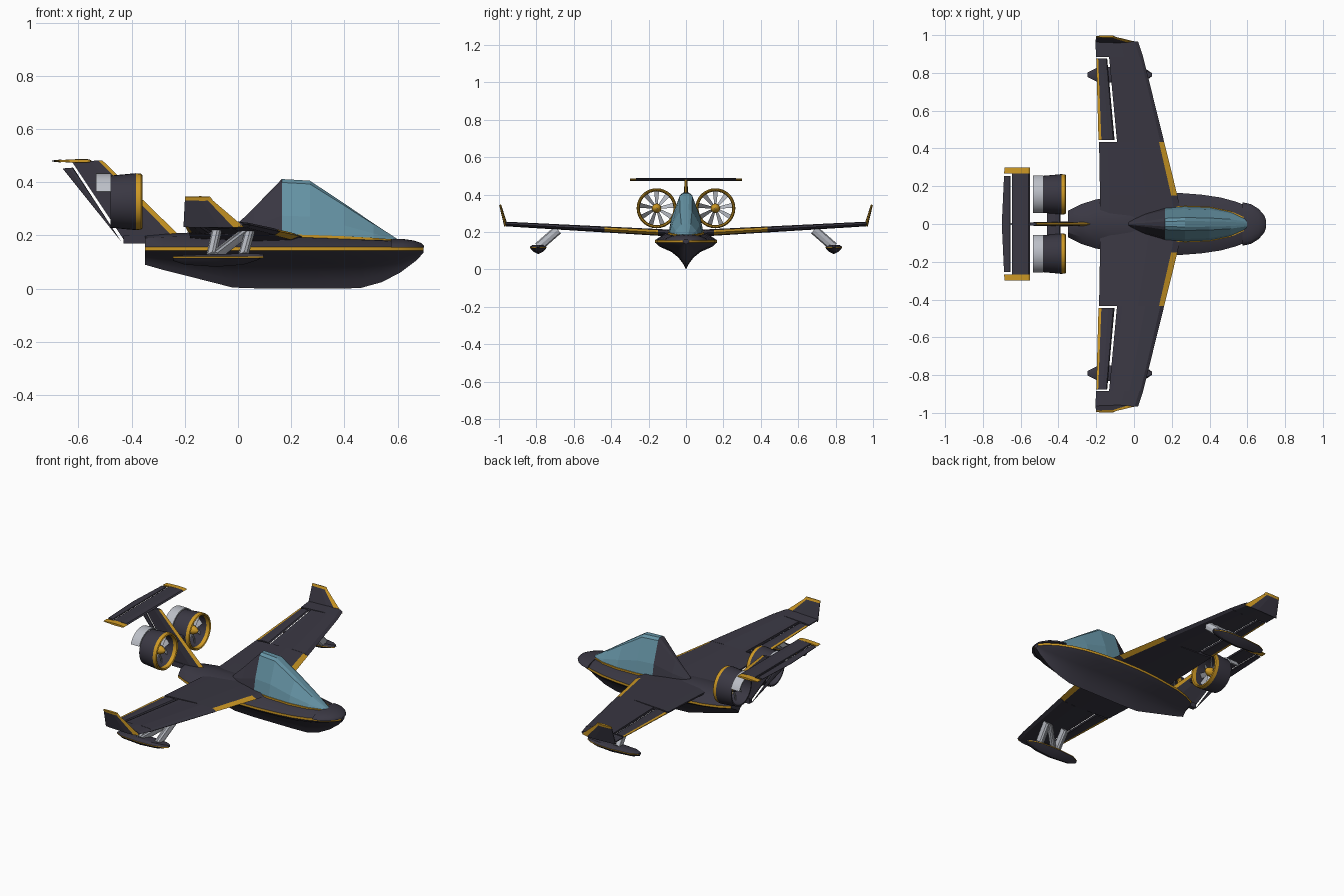
import bpy, bmesh, math
from mathutils import Vector, Matrix

cube = bpy.data.objects.get("Cube")
if cube:
    bpy.data.objects.remove(cube)


def material(name, color):
    m = bpy.data.materials.new(name)
    m.use_nodes = True
    m.diffuse_color = (*color, 1)
    m.node_tree.nodes["Principled BSDF"].inputs["Base Color"].default_value = (*color, 1)
    return m


DARK = material("charcoal paint", (0.042, 0.039, 0.056))
GOLD = material("gold trim", (0.62, 0.32, 0.018))
GLASS = material("blue glass", (0.13, 0.29, 0.37))
GREY = material("light grey metal", (0.5, 0.52, 0.57))
smooth_parts = []


def loft(name, rings, mats, pick=lambda span, edge: 0, caps=(0, 0), smooth=False, closed=False):
    """Skin closed rings of points; pick gives the material slot of each face."""
    bm = bmesh.new()
    loops = [[bm.verts.new(p) for p in ring] for ring in rings]
    n = len(loops[0])
    spans = len(loops) if closed else len(loops) - 1
    for i in range(spans):
        a, b = loops[i], loops[(i + 1) % len(loops)]
        for k in range(n):
            f = bm.faces.new((a[k], a[(k + 1) % n], b[(k + 1) % n], b[k]))
            f.material_index = pick(i, k)
    if not closed:
        for loop, slot in zip((loops[0], loops[-1]), caps):
            bm.faces.new(loop).material_index = slot
    bmesh.ops.recalc_face_normals(bm, faces=bm.faces)
    mesh = bpy.data.meshes.new(name)
    bm.to_mesh(mesh)
    bm.free()
    for m in mats:
        mesh.materials.append(m)
    ob = bpy.data.objects.new(name, mesh)
    bpy.context.collection.objects.link(ob)
    if smooth:
        smooth_parts.append(ob)
    return ob


def panel(name, sections, up=(0, 0, 1), mats=(DARK, GOLD), lead=0, trail=0, nose=0.08, back=0.88, blunt=0.12, **kw):
    """Airfoil surface through (leading point, trailing point, thickness) sections."""
    foil = [(0, 0), (nose, .38), (.4, .5), (back, .25), (1, blunt),
            (1, -blunt), (back, -.25), (.4, -.5), (nose, -.38)]
    up = Vector(up).normalized()
    rings = [[Vector(le).lerp(Vector(te), t) + up * h * th for t, h in foil] for le, te, th in sections]
    gold = ({0, 8} if lead else set()) | ({3, 4, 5} if trail else set())
    return loft(name, rings, mats, lambda i, k: int(k in gold), **kw)


def hull(name, stations, y, band, lower, upper):
    """Boat body through (x, half width, keel z, deck z) with a gold band along the chine."""
    rings = []
    for x, w, keel, deck in stations:
        z0, z1 = band
        half = [(w * a, keel + (z0 - keel) * b) for a, b in lower]
        half += [(w * a, z1 + (deck - z1) * b) for a, b in upper]
        rings.append([(x, y + a, z) for a, z in half] + [(x, y - a, z) for a, z in half[-2:0:-1]])
    n, c = len(rings[0]), len(lower) - 1
    return loft(name, rings, (DARK, GOLD), lambda i, k: int(k in (c, n - 1 - c)), smooth=True)


def lathe(name, profile, center, mats, gold=(), start=0, sweep=math.tau, steps=32):
    """Turn a closed (x, radius) profile about the x axis; angles start from straight up."""
    full = sweep > 6.28
    rings = []
    for i in range(steps if full else steps + 1):
        a = start + sweep * i / steps
        rings.append([Vector(center) + Vector((x, r * math.sin(a), r * math.cos(a))) for x, r in profile])
    return loft(name, rings, mats, lambda i, k: int(k in gold), smooth=True, closed=full)


# Fuselage with V keel and gold waterline
hull("fuselage", [(-.35, .07, .09, .2), (-.28, .105, .07, .206), (-.2, .13, .05, .21), (-.02, .157, .004, .212),
                  (.1, .165, 0, .208), (.23, .165, 0, .204), (.36, .155, 0, .198), (.46, .14, .002, .192),
                  (.54, .118, .024, .188), (.61, .09, .06, .18), (.67, .05, .105, .165), (.698, .015, .135, .157)],
     0, (.143, .157), [(0, 0), (.1, .22), (.25, .45), (.48, .66), (.85, .85), (1, 1)], [(1, 0), (.65, .75), (0, 1)])

# Nose cap
loft("nose_cap", [[(x, w * math.cos(a), .155 + h * math.sin(a)) for a in [math.pi * i / 10 for i in range(11)]]
                  for x, w, h in [(.575, .115, .032), (.62, .105, .032), (.66, .08, .026), (.69, .045, .016),
                                  (.7, .015, .005)]], (DARK,), smooth=True)


# Canopy: faceted glass with a dark rear fairing and a gold rim
def canopy_ring(x, wb, zb, wt, zt):
    half = [(wb, zb), (wb * .85, zb + (zt - zb) * .35), (wt, zt - (zt - zb) * .06), (wt * .45, zt)]
    return [(x, a, z) for a, z in half] + [(x, -a, z) for a, z in half[::-1]]


shell = [(-.03, .012, .2, .004, .216), (.06, .055, .2, .015, .304), (.165, .085, .2, .03, .412),
         (.27, .093, .198, .034, .406), (.4, .088, .193, .032, .32), (.51, .065, .187, .025, .245),
         (.6, .025, .18, .012, .186)]
loft("canopy", [canopy_ring(*s) for s in shell], (DARK, GLASS), lambda i, k: int(i > 1), caps=(0, 1))
loft("canopy_rim", [[(x, a, z) for a, z in ((w + .004, zb - .03), (w + .004, zb + .004),
                                            (-w - .004, zb + .004), (-w - .004, zb - .03))]
                    for x, w, zb, _, _ in shell[2:]], (GOLD,))


def lead_x(y):
    return .267 - .247 * y


def wing_z(y):
    return .19 + .055 * y


def wing_section(s, y, front, rear, thick):
    return (front, s * y, wing_z(y)), (rear, s * y, wing_z(y)), thick


for s, side in ((1, "left"), (-1, "right")):
    # Wing in three pieces, leaving a slot for the flap
    panel(side + "_wing_root", [wing_section(s, 0, .26, -.18, .036), wing_section(s, .15, lead_x(.15), -.18, .036)])
    panel(side + "_inner_wing", [wing_section(s, .15, lead_x(.15), -.18, .036),
                                 wing_section(s, .435, lead_x(.435), -.185, .032)], lead=1)
    panel(side + "_mid_wing", [wing_section(s, .435, lead_x(.435), -.09, .032),
                               wing_section(s, .885, lead_x(.885), -.132, .026)], blunt=.24)
    panel(side + "_outer_wing", [wing_section(s, .885, lead_x(.885), -.2, .026),
                                 wing_section(s, .965, .022, -.205, .024)])
    panel(side + "_flap", [wing_section(s, .445, -.103, -.188, .018), wing_section(s, .875, -.142, -.2, .015)],
          trail=1, back=.82)
    # Winglet with gold leading edge and tip
    low = (.022, s * .962, .232), (-.205, s * .962, .232), .02
    high = (-.095, s * .99, .332), (-.2, s * .99, .332), .012
    tip = (-.105, s * .994, .346), (-.2, s * .994, .346), .01
    panel(side + "_winglet", [low, high], up=(0, 1, -.3 * s), lead=1, nose=.17)
    panel(side + "_winglet_tip", [high, tip], up=(0, 1, -.3 * s), mats=(GOLD,))

    # Outrigger float on N-shaped struts
    hull(side + "_float", [(-.245, .012, .105, .122), (-.2, .035, .09, .126), (-.08, .045, .082, .13),
                           (.02, .04, .09, .132), (.07, .026, .106, .132), (.096, .008, .12, .13)],
         s * .79, (.116, .121), [(0, 0), (.6, .4), (1, 1)], [(1, 0), (.7, 1), (0, 1)])
    for part, x0, x1 in (("rear", -.1, -.08), ("diagonal", -.09, .03), ("front", .02, .045)):
        ends = [((x + .018, s * y, z), (x - .018, s * y, z), .05) for x, y, z in ((x0, .79, .12), (x1, .685, .212))]
        panel(f"{side}_{part}_strut", ends, up=(0, .65, .76 * s), mats=(GREY,), blunt=.3, nose=.15)

    # Ducted fan
    hub = Vector((0, s * .157, .327))
    lathe(side + "_duct", [(-.36, .1), (-.364, .105), (-.384, .107), (-.48, .098), (-.48, .09),
                           (-.384, .09), (-.364, .094)], hub, (DARK, GOLD), gold=(0, 1, 5, 6))
    lathe(side + "_thrust_deflector", [(-.478, .1), (-.478, .107), (-.535, .107), (-.535, .1)], hub, (GREY,),
          start=-1.2, sweep=2.4, steps=20)
    lathe(side + "_spinner", [(-.375, .002), (-.385, .015), (-.405, .025), (-.44, .025), (-.475, .004)],
          hub, (DARK, GOLD), gold=(0, 1, 2), steps=16)
    for b in range(9):
        turn = Matrix.Rotation(math.tau * b / 9, 3, "X")
        rings = [[hub + Vector((-.42, 0, 0)) + turn @ Vector((tw * e + d, c * e, r)) for e, d in
                  ((1, .002), (-1, .002), (-1, -.002), (1, -.002))] for r, c, tw in ((.02, .006, .012), (.091, .013, .008))]
        loft(f"{side}_fan_blade_{b + 1}", rings, (GREY,))
    panel(side + "_pylon", [((x, s * y, .327), (x - .07, s * y, .327), .02) for x, y in ((-.39, 0), (-.39, .062))])

    # Tailplane tip
    panel(side + "_tailplane_tip", [((-.55, s * .267, .48), (-.688, s * .267, .48), .014),
                                    ((-.55, s * .3, .48), (-.685, s * .3, .48), .012)], mats=(GOLD,))

# Fin and rudder
panel("fin", [((-.2, 0, .18), (-.42, 0, .17), .024), ((-.51, 0, .482), (-.625, 0, .478), .018)],
      up=(0, 1, 0), lead=1, nose=.13, blunt=.24)
panel("rudder", [((-.438, 0, .175), (-.458, 0, .2), .012), ((-.62, 0, .455), (-.66, 0, .452), .012)], up=(0, 1, 0))
loft("tail_fairing", [[(x, y, z) for y, z in ((.012, .17), (.012, .2), (-.012, .2), (-.012, .17))]
                      for x in (-.345, -.43)], (DARK,))

# Tailplane and elevator
panel("tailplane", [((-.55, y, .48), (-.645, y, .48), .016) for y in (-.267, .267)], blunt=.3)
panel("elevator", [((-.654, y, .48), (e, y, .48), .01) for y, e in ((-.255, -.688), (0, -.7), (.255, -.688))])

# Soft shading on rounded parts
bpy.ops.object.select_all(action="DESELECT")
for ob in smooth_parts:
    ob.select_set(True)
bpy.context.view_layer.objects.active = smooth_parts[0]
bpy.ops.object.shade_smooth_by_angle(angle=math.radians(35))
